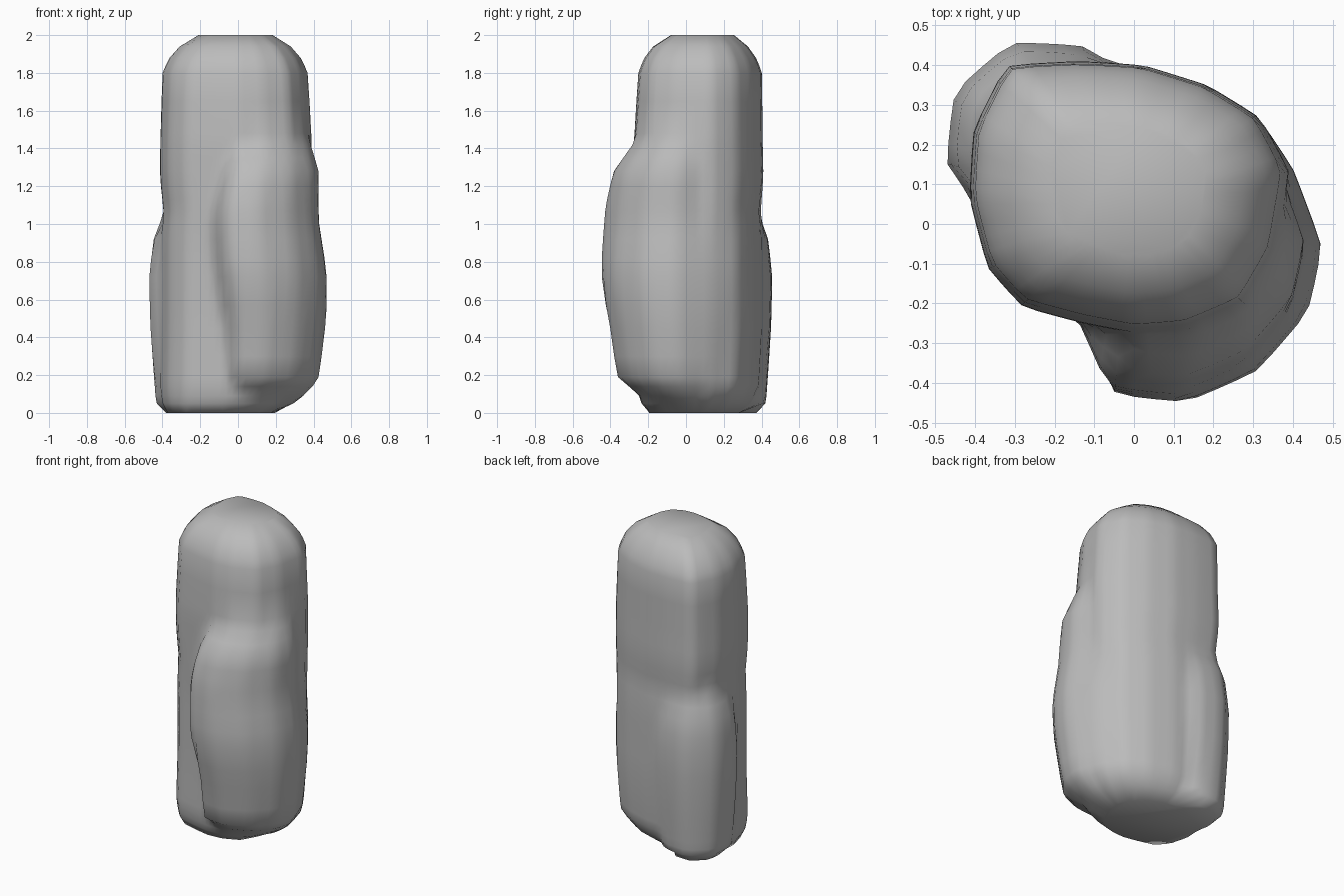
import bpy, bmesh, math
from mathutils import Vector

if "Cube" in bpy.data.objects:
    bpy.data.objects.remove(bpy.data.objects["Cube"])

# Plan outlines of the tall column and the two lower bulges (x, y)
COLUMN = [(-.40, .24), (-.32, .40), (-.14, .41), (.02, .40), (.18, .35), (.31, .27),
          (.38, .14), (.345, -.06), (.27, -.19), (.13, -.25), (0, -.26), (-.13, -.235),
          (-.28, -.195), (-.365, -.10), (-.41, .07)]
FRONT_BULGE = [(-.13, -.235), (-.045, -.435), (.13, -.455), (.31, -.375), (.44, -.225),
               (.475, -.06), (.40, .14), (.32, .26), (0, .2), (-.12, .1)]
BACK_BULGE = [(-.41, .07), (-.475, .14), (-.455, .335), (-.31, .46), (-.12, .45),
              (-.06, .405), (.06, .1), (-.05, -.05)]

# Each lobe: outline, scaling centre, rows of (z, scale, x shift, y shift)
LOBES = [
    (COLUMN, (-.01, .08), [(0, .72, -.075, -.03), (.05, .88, -.04, -.02),
                           (.14, .98, -.012, -.01), (.45, 1.0, 0, 0), (.9, 1.0, 0, 0),
                           (1.07, .995, .012, -.012), (1.25, 1.02, .002, -.005),
                           (1.45, 1.02, .005, -.01), (1.8, .98, 0, 0),
                           (1.88, .89, 0, 0), (1.94, .76, 0, 0), (2, .5, 0, .01)]),
    (FRONT_BULGE, (.2, .1), [(.04, .4, -.02, 0), (.13, .71, 0, 0), (.19, .84, 0, 0),
                             (.5, .92, .018, 0), (.6, .97, .008, 0), (.75, 1, 0, 0),
                             (1.0, .965, -.03, 0), (1.1, .95, -.03, 0),
                             (1.28, .88, -.012, 0), (1.42, .69, 0, 0),
                             (1.48, .55, 0, 0)]),
    (BACK_BULGE, (-.25, .25), [(0, .6, 0, 0), (.05, .84, 0, 0), (.45, .97, 0, 0),
                               (.72, 1, 0, 0), (.92, .9, 0, 0), (1.08, .6, 0, 0),
                               (1.12, .3, 0, 0)]),
]
LEVELS = [0, .05, .09, .14, .19, .3, .45, .57, .72, .82, .92, 1.0, 1.07, 1.13, 1.2,
          1.28, 1.35, 1.42, 1.48, 1.65, 1.8, 1.84, 1.88, 1.94, 2]
SIDES = 60
AXIS = Vector((0, .05))


def section(lobe, z):
    """Outline of a lobe at height z, or None above or below it."""
    outline, c, rows = lobe
    for a, b in zip(rows, rows[1:]):
        if a[0] <= z <= b[0]:
            t = (z - a[0]) / (b[0] - a[0])
            s, dx, dy = (a[i] + (b[i] - a[i]) * t for i in (1, 2, 3))
            return [Vector((c[0] + dx + (x - c[0]) * s, c[1] + dy + (y - c[1]) * s))
                    for x, y in outline]
    return None


def reach(poly, d):
    """Farthest distance from the axis to the outline in direction d."""
    best = 0
    for p, q in zip(poly, poly[1:] + poly[:1]):
        e, w = q - p, p - AXIS
        den = d.x * e.y - d.y * e.x
        if abs(den) > 1e-9:
            r = (w.x * e.y - w.y * e.x) / den
            u = (w.x * d.y - w.y * d.x) / den
            if 0 <= u <= 1:
                best = max(best, r)
    return best


# Rock body: stacked rings that follow the outermost lobe
bm = bmesh.new()
rings = []
for z in LEVELS:
    polys = [p for p in (section(l, z) for l in LOBES) if p]
    ring = []
    for i in range(SIDES):
        a = 2 * math.pi * i / SIDES
        d = Vector((math.cos(a), math.sin(a)))
        p = AXIS + d * max(reach(poly, d) for poly in polys)
        ring.append(bm.verts.new((p.x, p.y, z)))
    rings.append(ring)
for lo, hi in zip(rings, rings[1:]):
    for i in range(SIDES):
        j = (i + 1) % SIDES
        bm.faces.new((lo[i], lo[j], hi[j], hi[i]))
bm.faces.new(rings[-1])
bm.faces.new(rings[0][::-1])

# Soften the seams between the lobes
inner = [v for r in rings[1:-1] for v in r]
bmesh.ops.smooth_vert(bm, verts=inner, factor=.3, use_axis_x=True, use_axis_y=True)
bmesh.ops.recalc_face_normals(bm, faces=bm.faces)
mesh = bpy.data.meshes.new("rock_column")
bm.to_mesh(mesh)
bm.free()
rock = bpy.data.objects.new("rock_column", mesh)
bpy.context.collection.objects.link(rock)

# Stone colour
grey = bpy.data.materials.new("stone_grey")
grey.diffuse_color = (.5, .5, .5, 1)
grey.use_nodes = True
grey.node_tree.nodes["Principled BSDF"].inputs["Base Color"].default_value = grey.diffuse_color
mesh.materials.append(grey)

bpy.context.view_layer.objects.active = rock
rock.select_set(True)
bpy.ops.object.shade_smooth_by_angle(angle=math.radians(80))
